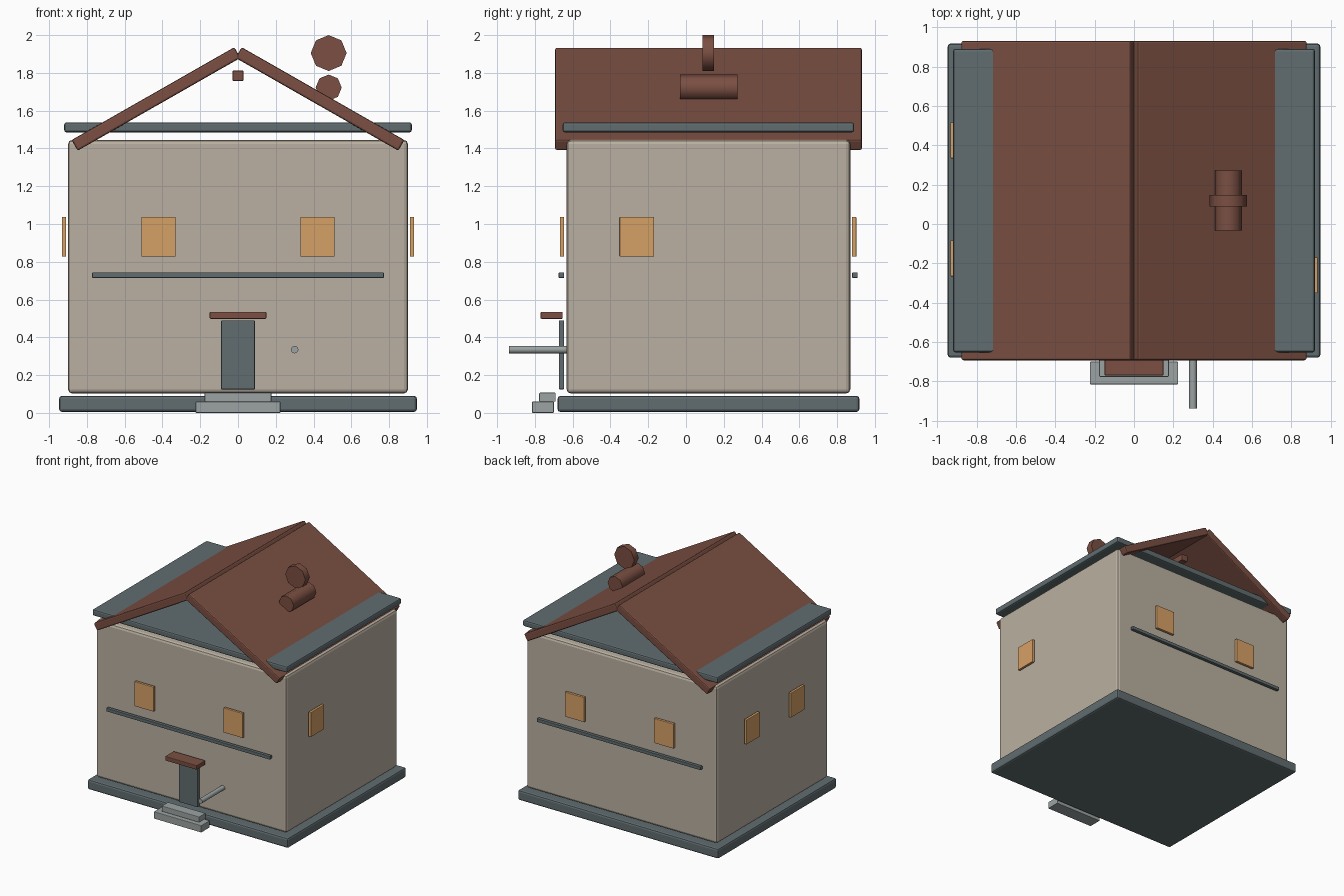
import bpy
import math

cube = bpy.data.objects.get("Cube")
if cube:
    bpy.data.objects.remove(cube, do_unlink=True)


def material(name, *srgb):
    lin = [((c + 0.055) / 1.055) ** 2.4 for c in srgb] + [1.0]
    mat = bpy.data.materials.new(name)
    mat.use_nodes = True
    mat.diffuse_color = lin
    bsdf = next(n for n in mat.node_tree.nodes if n.type == "BSDF_PRINCIPLED")
    bsdf.inputs["Base Color"].default_value = lin
    return mat


plaster = material("plaster", 0.73, 0.69, 0.63)
slate = material("slate", 0.38, 0.425, 0.44)
roof_brown = material("roof_brown", 0.48, 0.31, 0.26)
amber = material("amber", 0.84, 0.63, 0.40)
stone = material("stone", 0.61, 0.64, 0.635)


def finish(name, mat, bevel, angle):
    obj = bpy.context.object
    obj.name = name
    obj.data.materials.append(mat)
    if bevel:
        mod = obj.modifiers.new("soft_edges", "BEVEL")
        mod.width = bevel
        mod.segments = 2
    else:
        bpy.ops.object.shade_smooth_by_angle(angle=math.radians(angle))
    return obj


def box(name, mat, xs, ys, zs, bevel=0.003, tilt=0.0):
    """Box between (min, max) pairs, tilted about y around its centre."""
    spans = (xs, ys, zs)
    bpy.ops.mesh.primitive_cube_add(size=1, location=[sum(s) / 2 for s in spans])
    obj = bpy.context.object
    obj.scale = [s[1] - s[0] for s in spans]
    bpy.ops.object.transform_apply(location=False, rotation=False, scale=True)
    obj.rotation_euler.y = tilt
    return finish(name, mat, bevel, 30)


def rod(name, mat, x, z, ys, radius, sides):
    """Cylinder lying along y."""
    bpy.ops.mesh.primitive_cylinder_add(
        vertices=sides, radius=radius, depth=ys[1] - ys[0],
        location=(x, sum(ys) / 2, z), rotation=(math.pi / 2, 0, 0))
    return finish(name, mat, 0, 50)


# Main body
box("foundation", slate, (-0.947, 0.947), (-0.68, 0.918), (0.005, 0.09), 0.015)
box("walls", plaster, (-0.90, 0.90), (-0.632, 0.87), (0.103, 1.445), 0.022)
box("attic_slab", slate, (-0.92, 0.92), (-0.653, 0.89), (1.485, 1.538), 0.012)

# Roof panels and the beam beneath the ridge
for side, label in ((-1, "right"), (1, "left")):
    cx, cz, half, thick = 0.434 * side, 1.662, 0.496, 0.0325
    box(label + "_roof_panel", roof_brown, (cx - half, cx + half),
        (-0.693, 0.931), (cz - thick, cz + thick), 0.01, side * math.radians(29.7))
box("ridge_beam", roof_brown, (-0.028, 0.028), (-0.40, 0.64), (1.758, 1.812))

# Chimney
rod("chimney_base", roof_brown, 0.48, 1.722, (-0.033, 0.272), 0.069, 8)
rod("chimney_cap", roof_brown, 0.48, 1.905, (0.088, 0.147), 0.095, 8)

# Windows
pane = (0.827, 1.037)
for ys, face in (((-0.667, -0.645), "front"), ((0.879, 0.902), "back")):
    for cx, label in ((-0.421, "right"), (0.421, "left")):
        box(f"{face}_{label}_window", amber, (cx - 0.091, cx + 0.091), ys, pane)
for side, cy, label in ((1, -0.26, "left"), (-1, 0.425, "right_rear"),
                        (-1, -0.175, "right_fore")):
    xs = sorted((side * 0.911, side * 0.933))
    box(label + "_side_window", amber, xs, (cy - 0.091, cy + 0.091), pane)

# Trim bands
for ys, face in (((-0.674, -0.645), "front"), ((0.88, 0.909), "back")):
    box(face + "_trim_band", slate, (-0.772, 0.772), ys, (0.715, 0.743))

# Entrance
box("door", slate, (-0.089, 0.089), (-0.672, -0.645), (0.125, 0.49))
box("door_canopy", roof_brown, (-0.15, 0.15), (-0.77, -0.653), (0.498, 0.535), 0.005)
box("lower_step", stone, (-0.224, 0.224), (-0.815, -0.70), (0, 0.06), 0.004)
box("upper_step", stone, (-0.177, 0.177), (-0.777, -0.69), (0.06, 0.107), 0.004)
rod("wall_pole", stone, 0.30, 0.335, (-0.937, -0.63), 0.02, 12)
